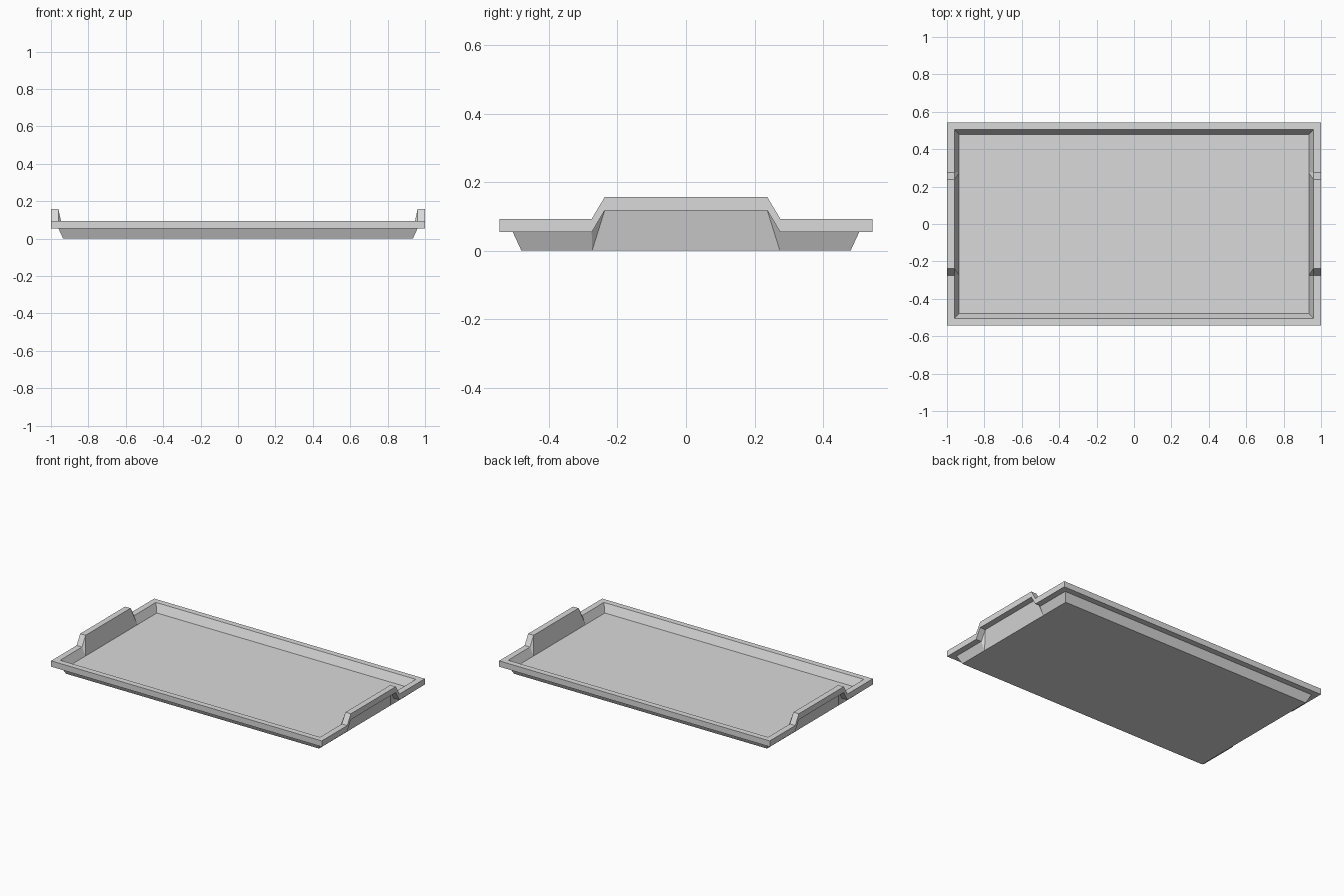
import bpy
import bmesh

cube = bpy.data.objects.get("Cube")
if cube:
    bpy.data.objects.remove(cube, do_unlink=True)

GREY = (0.7, 0.7, 0.7, 1.0)
grey = bpy.data.materials.new("light grey")
grey.use_nodes = True
grey.diffuse_color = GREY
grey.node_tree.nodes["Principled BSDF"].inputs["Base Color"].default_value = GREY

HANDLE_FOOT, HANDLE_TOP = 0.275, 0.237
LIFT = 0.064
THICK = 0.039


def ring(bm, hx, hy, z, raised=True):
    """Rectangular loop with a raised handle section on both short sides."""
    inner, lift = (HANDLE_TOP, LIFT) if raised else (HANDLE_FOOT - 0.001, 0)
    side = [(-hy, 0), (-HANDLE_FOOT, 0), (-inner, lift),
            (inner, lift), (HANDLE_FOOT, 0), (hy, 0)]
    return [bm.verts.new((s * hx, s * y, z + up)) for s in (1, -1) for y, up in side]


def bridge(bm, a, b):
    for i in range(len(a)):
        j = (i + 1) % len(a)
        bm.faces.new((a[i], a[j], b[j], b[i]))


bm = bmesh.new()

# Underside, flared wall, rim and inner wall as successive loops
loops = [
    ring(bm, 0.935, 0.48, 0, raised=False),
    ring(bm, 0.96, 0.505, 0.054),
    ring(bm, 1.0, 0.544, 0.054),
    ring(bm, 1.0, 0.544, 0.054 + THICK),
    ring(bm, 0.96, 0.505, 0.054 + THICK),
    ring(bm, 0.935, 0.479, THICK, raised=False),
]
for a, b in zip(loops, loops[1:]):
    bridge(bm, a, b)

# Tray floor, bottom and top
bm.faces.new(list(reversed(loops[0])))
bm.faces.new(loops[-1])

# Close the handle feet to single points and tidy the normals
bmesh.ops.remove_doubles(bm, verts=bm.verts, dist=0.0015)
bmesh.ops.recalc_face_normals(bm, faces=bm.faces)

mesh = bpy.data.meshes.new("serving_tray")
bm.to_mesh(mesh)
bm.free()
mesh.materials.append(grey)
tray = bpy.data.objects.new("serving_tray", mesh)
bpy.context.collection.objects.link(tray)
